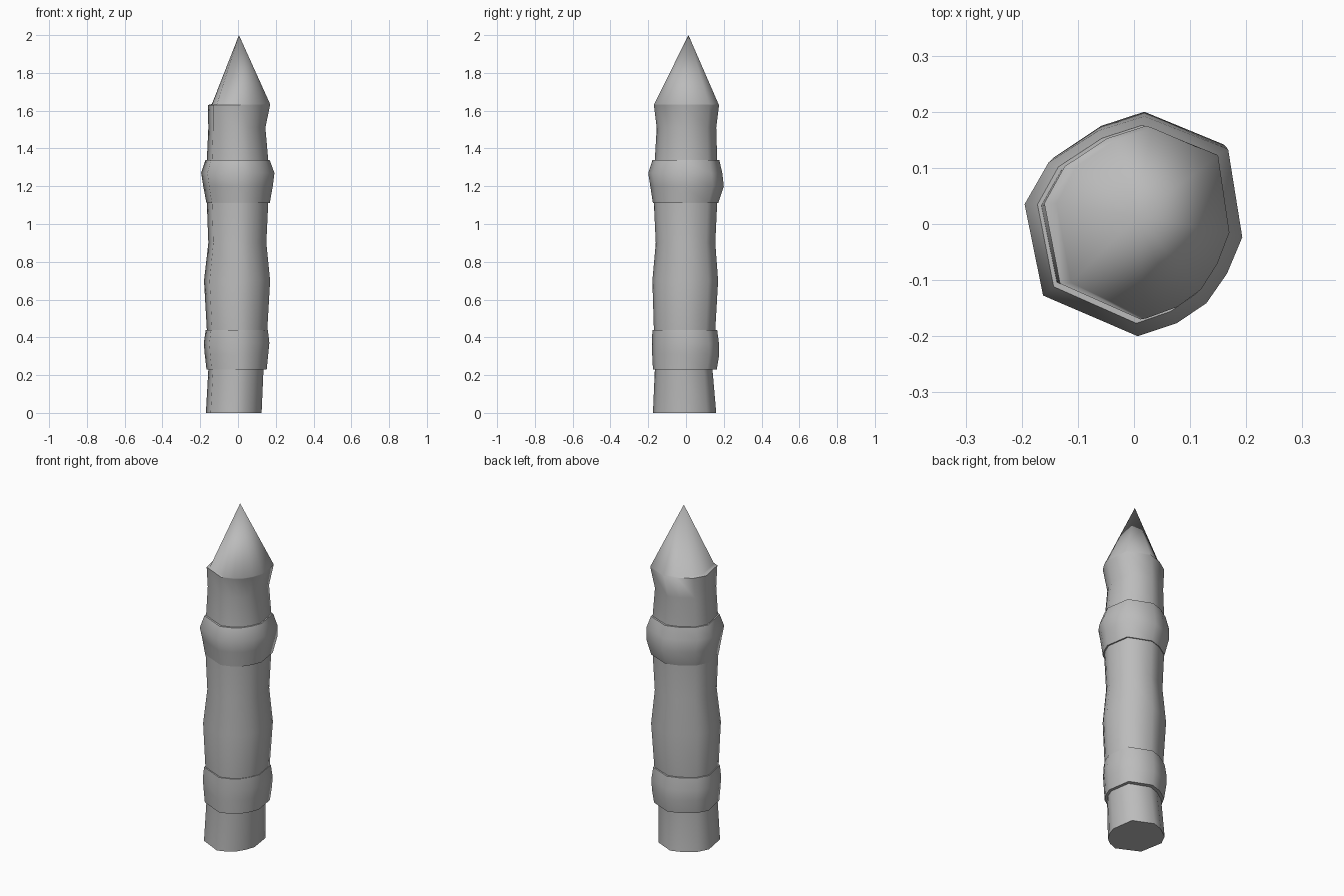
import bpy
import math

cube = bpy.data.objects.get("Cube")
if cube:
    bpy.data.objects.remove(cube, do_unlink=True)

grey = bpy.data.materials.new("plain grey")
grey.use_nodes = True
grey.diffuse_color = (0.5, 0.5, 0.5, 1)
grey.node_tree.nodes["Principled BSDF"].inputs["Base Color"].default_value = (0.5, 0.5, 0.5, 1)

# Uneven hewn cross-section, within -1..1 on both axes
OUTLINE = [(0.1, 1), (0.87, 0.7), (1, -0.1), (0.86, -0.43), (0.67, -0.7),
           (0.4, -0.88), (0.04, -1), (-0.83, -0.63), (-1, 0.2),
           (-0.78, 0.58), (-0.32, 0.87)]


def ring(z, x0, x1, y0, y1):
    """Outline fitted to the given extents at one height."""
    cx, cy, rx, ry = (x0 + x1) / 2, (y0 + y1) / 2, (x1 - x0) / 2, (y1 - y0) / 2
    return [(cx + rx * u, cy + ry * v, z) for u, v in OUTLINE]


def loft(name, sections, tip=None, smooth=60):
    """Skin a stack of rings, closing the top with a cap or a point."""
    n = len(OUTLINE)
    verts = [p for s in sections for p in ring(*s)]
    faces = [tuple(reversed(range(n)))]
    for k in range(len(sections) - 1):
        for i in range(n):
            a, b = k * n + i, k * n + (i + 1) % n
            faces.append((a, b, b + n, a + n))
    top = (len(sections) - 1) * n
    if tip:
        verts.append(tip)
        faces += [(top + i, top + (i + 1) % n, len(verts) - 1) for i in range(n)]
    else:
        faces.append(tuple(range(top, top + n)))
    mesh = bpy.data.meshes.new(name)
    mesh.from_pydata(verts, [], faces)
    mesh.materials.append(grey)
    obj = bpy.data.objects.new(name, mesh)
    bpy.context.collection.objects.link(obj)
    bpy.ops.object.select_all(action='DESELECT')
    obj.select_set(True)
    bpy.context.view_layer.objects.active = obj
    bpy.ops.object.shade_smooth_by_angle(angle=math.radians(smooth))
    return obj


# Wavy post with a sharpened point; a narrow ledge on its left side of the point
loft("stake_post", [
    (0.00, -0.17, 0.125, -0.175, 0.16),
    (0.23, -0.157, 0.135, -0.165, 0.14),
    (0.44, -0.165, 0.155, -0.17, 0.155),
    (0.70, -0.18, 0.17, -0.178, 0.17),
    (0.90, -0.157, 0.15, -0.16, 0.155),
    (1.11, -0.165, 0.16, -0.17, 0.165),
    (1.34, -0.165, 0.16, -0.165, 0.165),
    (1.51, -0.157, 0.145, -0.155, 0.16),
    (1.63, -0.16, 0.17, -0.17, 0.175),
    (1.635, -0.138, 0.17, -0.168, 0.172),
], tip=(0.005, 0.013, 2.0))

# Bulging bands around the post
loft("lower_band", [
    (0.23, -0.167, 0.152, -0.175, 0.163),
    (0.31, -0.176, 0.16, -0.179, 0.176),
    (0.37, -0.181, 0.166, -0.18, 0.174),
    (0.44, -0.171, 0.158, -0.178, 0.165),
])
loft("upper_band", [
    (1.11, -0.167, 0.168, -0.175, 0.17),
    (1.20, -0.184, 0.184, -0.189, 0.2),
    (1.27, -0.195, 0.193, -0.2, 0.192),
    (1.34, -0.172, 0.167, -0.177, 0.176),
])
